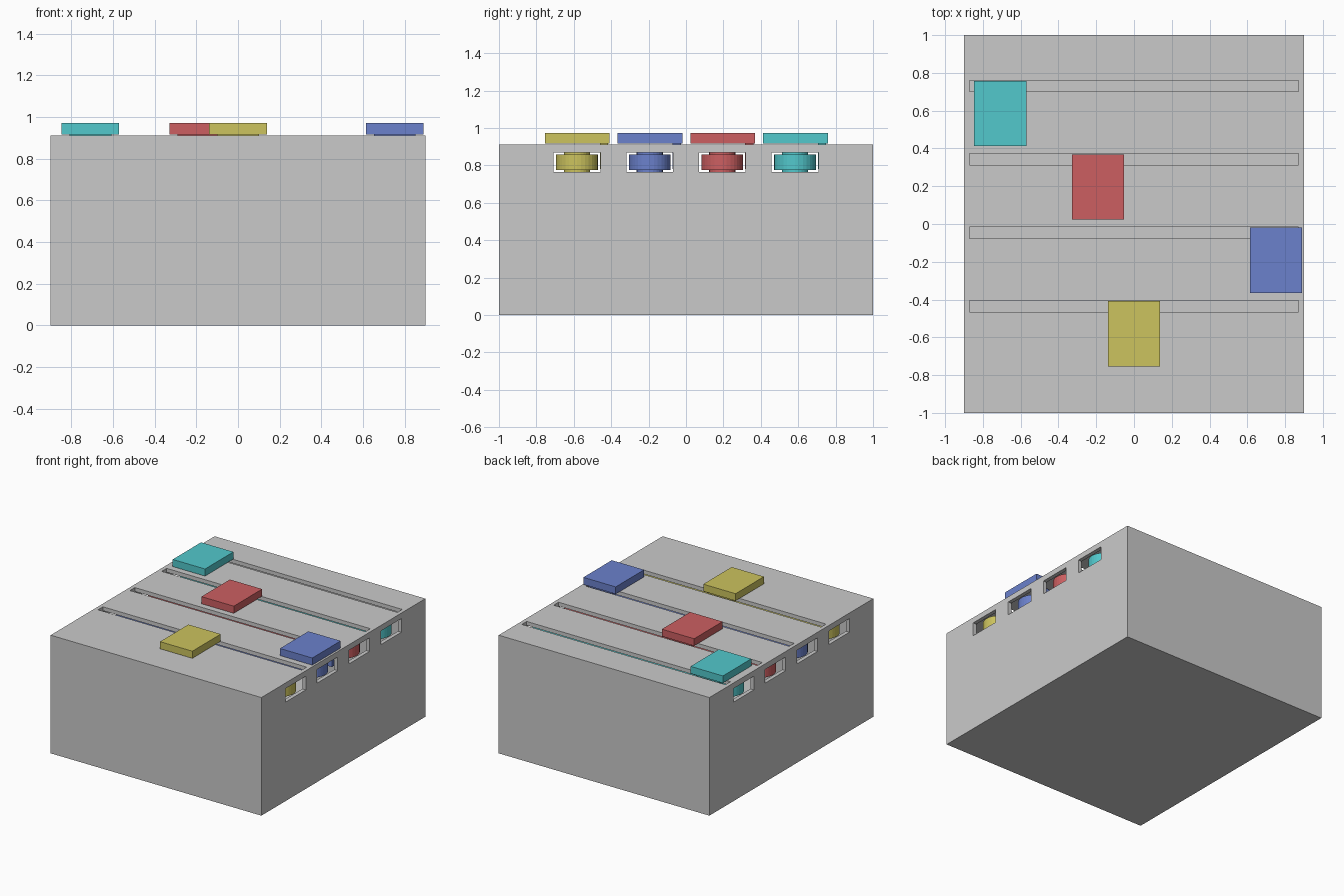
import bpy, bmesh, math

cube = bpy.data.objects.get("Cube")
if cube:
    bpy.data.objects.remove(cube, do_unlink=True)


def material(name, srgb):
    m = bpy.data.materials.new(name)
    col = [((c / 255 + 0.055) / 1.055) ** 2.4 for c in srgb] + [1]
    m.diffuse_color = col
    m.use_nodes = True
    m.node_tree.nodes["Principled BSDF"].inputs["Base Color"].default_value = col
    return m


def add_object(name, bm, mat):
    bmesh.ops.recalc_face_normals(bm, faces=bm.faces[:])
    me = bpy.data.meshes.new(name)
    bm.to_mesh(me)
    bm.free()
    me.materials.append(mat)
    ob = bpy.data.objects.new(name, me)
    bpy.context.scene.collection.objects.link(ob)
    return ob


def box(name, xs, ys, zs, mat):
    bm = bmesh.new()
    bmesh.ops.create_cube(bm, size=1)
    for v in bm.verts:
        v.co = [(a + b) / 2 + c * (b - a) for c, (a, b) in zip(v.co, (xs, ys, zs))]
    return add_object(name, bm, mat)


def prism(name, outline, zs, mat):
    bm = bmesh.new()
    face = bm.faces.new([bm.verts.new((x, y, zs[0])) for x, y in outline])
    ext = bmesh.ops.extrude_face_region(bm, geom=[face])
    for v in ext["geom"]:
        if isinstance(v, bmesh.types.BMVert):
            v.co.z = zs[1]
    return add_object(name, bm, mat)


def rounded_loop(cx, cy, r, n=16):
    # Stadium outline; half circles centred at +cx and -cx
    pts = []
    for side in (1, -1):
        for i in range(n + 1):
            a = -math.pi / 2 + math.pi * i / n
            pts.append((side * (cx + r * math.cos(a)), cy + side * r * math.sin(a)))
    return pts


def disc(cx, cy, r, n=24):
    return [(cx + r * math.cos(2 * math.pi * i / n), cy + r * math.sin(2 * math.pi * i / n))
            for i in range(n)]


def cut(target, cutter):
    mod = target.modifiers.new("cut", "BOOLEAN")
    mod.operation = "DIFFERENCE"
    mod.solver = "EXACT"
    mod.object = cutter
    bpy.context.view_layer.objects.active = target
    bpy.ops.object.modifier_apply(modifier=mod.name)
    bpy.data.objects.remove(cutter, do_unlink=True)


grey = material("case grey", (202, 202, 202))
TOP = 0.912
WALL = 0.03
HALF_X = 0.9

# Hollow case
case = box("case", (-HALF_X, HALF_X), (-1, 1), (0, TOP), grey)
inner = HALF_X - WALL
cut(case, box("cavity", (-inner, inner), (-1 + WALL, 1 - WALL), (WALL, TOP - WALL), grey))

# One channel per slider: colour, lane centre, knob centre
channels = [
    ("yellow", (204, 195, 94), -0.583, 0.0),
    ("blue", (107, 129, 204), -0.194, 0.752),
    ("red", (204, 95, 97), 0.194, -0.19),
    ("teal", (82, 200, 204), 0.583, -0.708),
]
for name, rgb, y, x in channels:
    mat = material(name, rgb)
    slot_y = y + 0.148
    # Top slot and a window in each side wall
    cut(case, box("slot_cutter", (-0.87, 0.87), (slot_y - 0.03, slot_y + 0.03),
                  (TOP - 0.06, TOP + 0.1), grey))
    cut(case, box("window_cutter", (-1, 1), (y - 0.125, y + 0.125), (0.764, 0.869), grey))
    # Belt around two rollers
    prism(name + "_belt", rounded_loop(0.768, y, 0.112), (0.774, 0.858), mat)
    for side, sx in (("left", 1), ("right", -1)):
        prism(name + "_" + side + "_roller", disc(sx * 0.768, y, 0.07), (0.762, 0.868), mat)
    # Knob with its stem through the slot down to the belt
    box(name + "_knob", (x - 0.138, x + 0.138), (y - 0.171, y + 0.175), (0.917, 0.972), mat)
    box(name + "_stem", (x - 0.1, x + 0.1), (y + 0.122, y + 0.166), (0.78, 0.93), mat)
